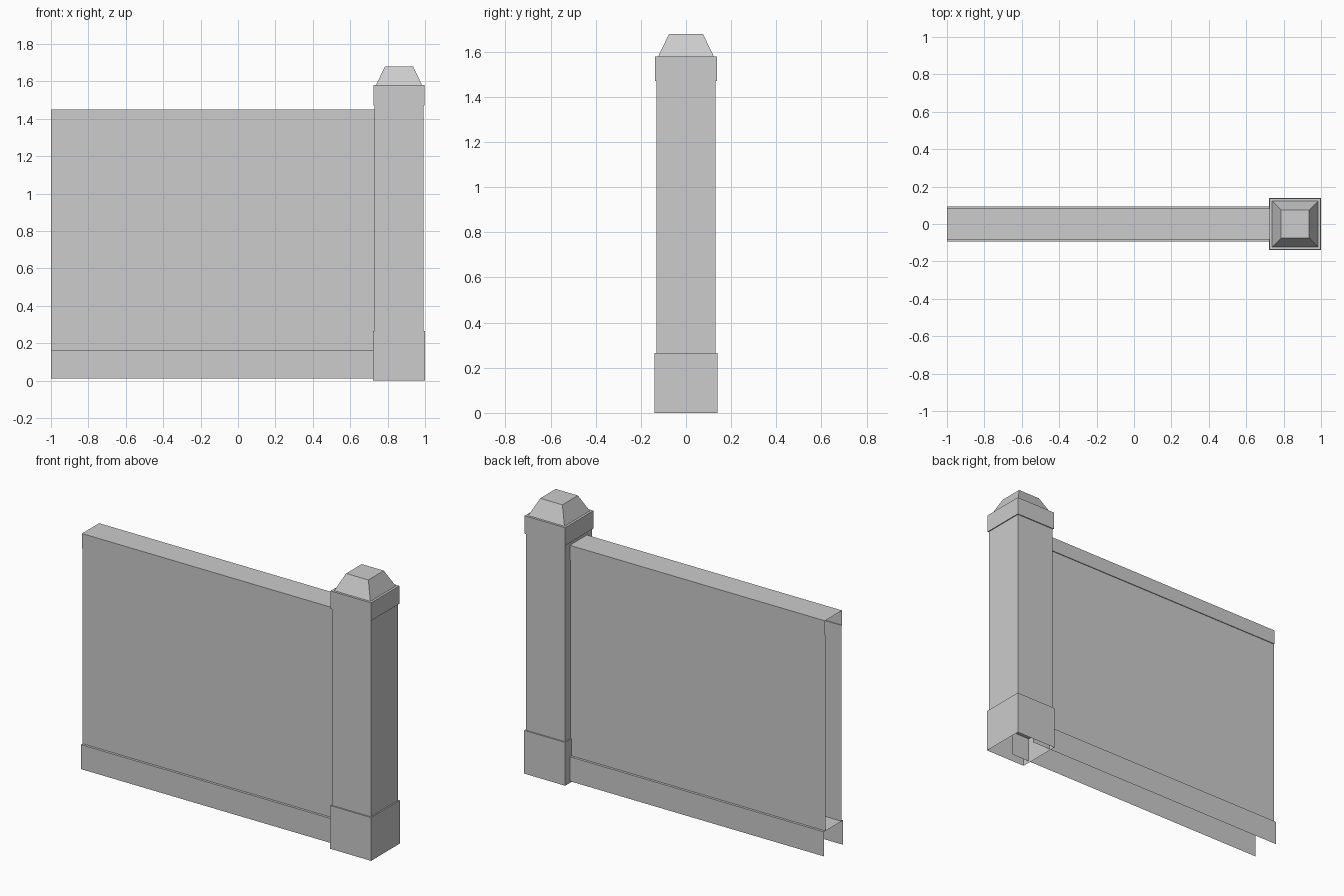
import bpy
import bmesh

cube = bpy.data.objects.get("Cube")
if cube:
    bpy.data.objects.remove(cube, do_unlink=True)

# One plain grey for everything
grey = bpy.data.materials.new("plain grey")
grey.use_nodes = True
grey.diffuse_color = (0.604, 0.604, 0.604, 1)
grey.node_tree.nodes["Principled BSDF"].inputs["Base Color"].default_value = grey.diffuse_color


def finish(name, bm):
    mesh = bpy.data.meshes.new(name)
    bm.to_mesh(mesh)
    bm.free()
    mesh.materials.append(grey)
    obj = bpy.data.objects.new(name, mesh)
    bpy.context.collection.objects.link(obj)
    return obj


def extrude_section(name, section, x0, x1):
    """Sweep an open (y, z) section along x, leaving both ends open."""
    bm = bmesh.new()
    near = [bm.verts.new((x1, y, z)) for y, z in section]
    far = [bm.verts.new((x0, y, z)) for y, z in section]
    for i in range(len(section) - 1):
        bm.faces.new((near[i], near[i + 1], far[i + 1], far[i]))
    return finish(name, bm)


def square_post(name, profile, cx):
    """Stack square rings of (half width, z), closed at the top and open below."""
    bm = bmesh.new()
    corners = [(-1, -1), (1, -1), (1, 1), (-1, 1)]
    rings = [[bm.verts.new((cx + sx * r, sy * r, z)) for sx, sy in corners]
             for r, z in profile]
    for low, high in zip(rings, rings[1:]):
        for i in range(4):
            j = (i + 1) % 4
            bm.faces.new((low[i], low[j], high[j], high[i]))
    bm.faces.new(rings[-1])
    return finish(name, bm)


# Wall shell: skirting, recessed panel and coping, mirrored front to back
WALL_START, WALL_END = -1.0, 0.845
PANEL, SKIRT_TOP = 0.078, 0.16
front_half = [(-0.093, 0.01), (-0.093, SKIRT_TOP), (-PANEL, SKIRT_TOP),
              (-PANEL, 1.36), (-0.083, 1.36), (-0.083, 1.45)]
back_half = [(-y, z) for y, z in reversed(front_half)]
extrude_section("wall_shell", front_half + back_half, WALL_START, WALL_END)

# Floor inside the wall, level with the top of the skirting
extrude_section("wall_floor", [(-PANEL, SKIRT_TOP), (PANEL, SKIRT_TOP)],
                WALL_START, WALL_END)

# Post: plinth, shaft, collar and tapered cap
post_profile = [(0.139, 0), (0.139, 0.265), (0.131, 0.265), (0.131, 1.47),
                (0.137, 1.47), (0.137, 1.58), (0.123, 1.58), (0.075, 1.68)]
square_post("end_post", post_profile, 0.861)
